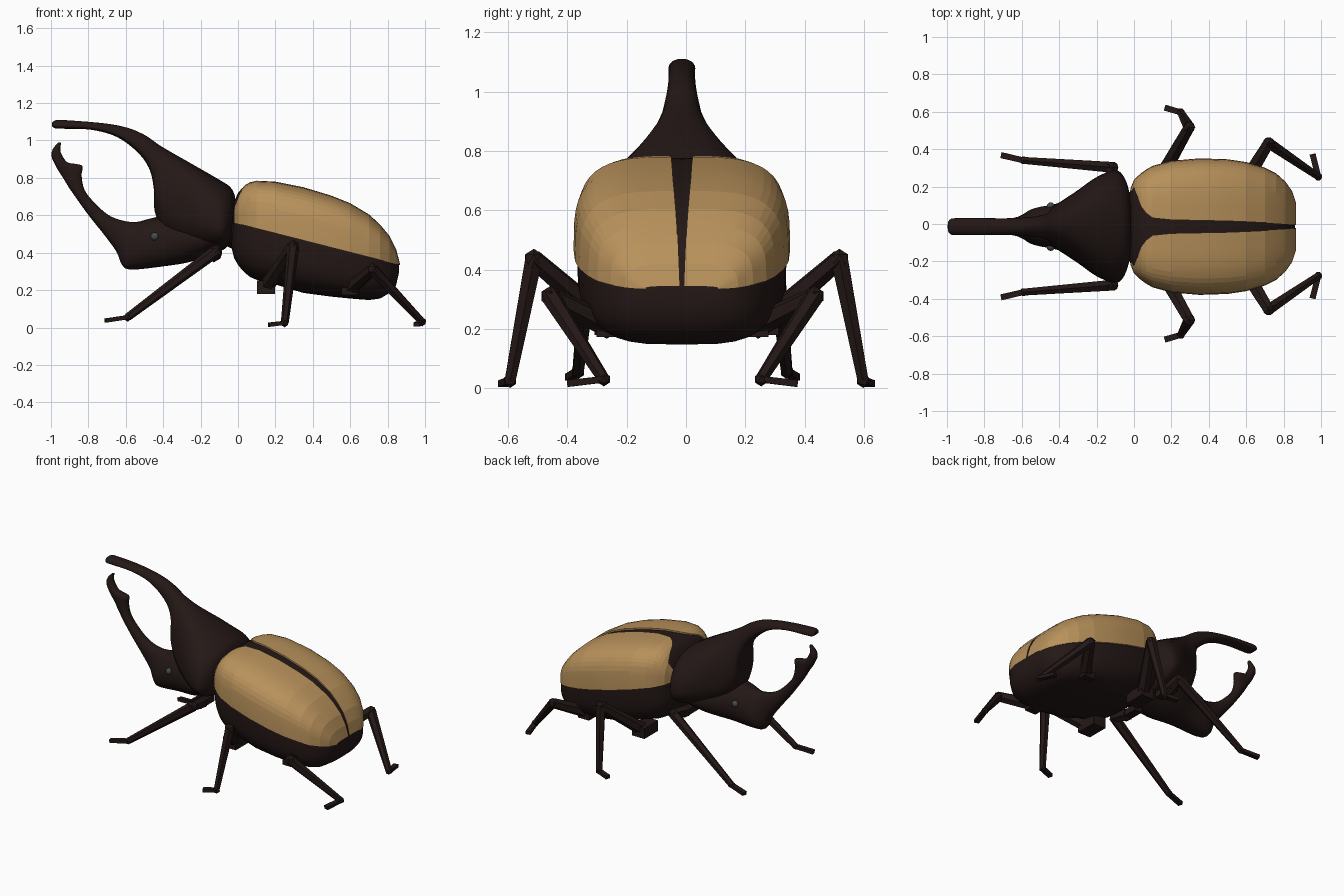
import bpy, bmesh, math
from mathutils import Vector

if "Cube" in bpy.data.objects:
    bpy.data.objects.remove(bpy.data.objects["Cube"])

Y0 = -0.014  # symmetry plane of the beetle


def material(name, rgb):
    m = bpy.data.materials.new(name)
    m.diffuse_color = (*rgb, 1)
    m.use_nodes = True
    m.node_tree.nodes["Principled BSDF"].inputs["Base Color"].default_value = m.diffuse_color
    return m


DARK = material("dark_shell", (0.017, 0.009, 0.008))
TAN = material("tan_shell", (0.48, 0.285, 0.105))
GREY = material("eye_grey", (0.06, 0.07, 0.075))


def finish(bm, name, mat, angle=None):
    bmesh.ops.recalc_face_normals(bm, faces=bm.faces)
    me = bpy.data.meshes.new(name)
    bm.to_mesh(me)
    bm.free()
    me.materials.append(mat)
    ob = bpy.data.objects.new(name, me)
    bpy.context.collection.objects.link(ob)
    if angle:
        bpy.ops.object.select_all(action='DESELECT')
        ob.select_set(True)
        bpy.context.view_layer.objects.active = ob
        bpy.ops.object.shade_smooth_by_angle(angle=math.radians(angle))
    return ob


def add_loft(bm, rings):
    vs = [[bm.verts.new(p) for p in r] for r in rings]
    n = len(vs[0])
    for a, b in zip(vs, vs[1:]):
        for i in range(n):
            j = (i + 1) % n
            bm.faces.new((a[i], a[j], b[j], b[i]))
    bm.faces.new(vs[0])
    bm.faces.new(vs[-1])


def smooth_rows(rows, steps):
    # Catmull-Rom interpolation between stations
    out = []
    for i in range(len(rows) - 1):
        p = [rows[max(0, min(len(rows) - 1, i + k))] for k in (-1, 0, 1, 2)]
        for s in range(steps):
            t = s / steps
            out.append([0.5 * (2 * b + (c - a) * t + (2 * a - 5 * b + 4 * c - d) * t * t
                               + (3 * b - a - 3 * c + d) * t ** 3) for a, b, c, d in zip(*p)])
    return out + [list(rows[-1])]


def spow(v, p):
    return math.copysign(abs(v) ** p, v)


def horn_loft(name, rows, wide=0.5, n=24):
    # each row: top x, top z, bottom x, bottom z, half width
    rings = []
    for tx, tz, bx, bz, hw in smooth_rows(rows, 4):
        ring = []
        for k in range(n):
            a = 2 * math.pi * k / n
            s = math.sin(a)
            f = wide + s * ((1 - wide) if s > 0 else wide)
            ring.append((bx + (tx - bx) * f, Y0 + hw * spow(math.cos(a), 0.9), bz + (tz - bz) * f))
        rings.append(ring)
    bm = bmesh.new()
    add_loft(bm, rings)
    return finish(bm, name, DARK, 40)


# abdomen stations: x, top, bottom, half width
BODY = [(-.04, .60, .45, .14), (-.02, .68, .37, .20), (0, .725, .335, .25), (.02, .75, .31, .27),
        (.04, .765, .29, .287), (.065, .777, .27, .305),
        (.1, .785, .255, .325), (.2, .78, .23, .352), (.35, .75, .185, .365), (.5, .705, .165, .36),
        (.6, .665, .155, .345), (.7, .605, .147, .315), (.76, .55, .155, .285), (.81, .49, .185, .24),
        (.845, .42, .225, .19), (.865, .345, .29, .13)]
GAP = [.14, .185, .21, .16, .105, .072, .046, .036, .033, .03, .026, .021, .017, .014, .011, .008]
PU, PL = 2 / 3.6, 2 / 3.5


def seam(x):
    return 0.56 - 0.255 * (x + 0.02)


# dark abdomen
rings = []
for x, top, bot, hw in BODY:
    z0, ring = seam(x), []
    for k in range(32):
        a = 2 * math.pi * k / 32
        c, s = math.cos(a), math.sin(a)
        p, h = (PU, (top - z0) * .965) if s > 0 else (PL, z0 - bot)
        ring.append((min(x, .86), Y0 + hw * .97 * spow(c, p), z0 + h * spow(s, p)))
    rings.append(ring)
bm = bmesh.new()
add_loft(bm, rings)
finish(bm, "abdomen", DARK, 30)

# tan wing covers, left and right, thick shells that stop at the centre wedge
for side, label in ((1, "left"), (-1, "right")):
    rings = []
    for (x, top, bot, hw), gap in list(zip(BODY, GAP))[1:]:
        z0 = seam(x)
        amax = math.acos((gap / hw) ** (1 / PU))
        arc = [(math.cos(amax * k / 12) ** PU * hw, math.sin(amax * k / 12) ** PU * (top - z0))
               for k in range(13)]
        loop = arc + [(max(y * .95, min(y, gap)), z * .95) for y, z in reversed(arc)]
        rings.append([(x, Y0 + side * y, z0 + z) for y, z in loop])
    bm = bmesh.new()
    add_loft(bm, rings)
    finish(bm, label + "_wing_cover", TAN, 8)

# thorax shield running out into the long upper horn
horn_loft("thorax_and_upper_horn", [
    (-.015, .70, -.04, .46, .20), (-.04, .75, -.06, .43, .265), (-.10, .79, -.10, .41, .302),
    (-.20, .848, -.20, .42, .265), (-.30, .905, -.30, .44, .195), (-.37, .945, -.39, .50, .14),
    (-.42, .975, -.445, .62, .105), (-.455, 1.0, -.45, .74, .08), (-.50, 1.03, -.475, .85, .064),
    (-.58, 1.065, -.54, .94, .051), (-.68, 1.087, -.65, 1.02, .045), (-.80, 1.10, -.79, 1.058, .045),
    (-.95, 1.11, -.95, 1.063, .045), (-.98, 1.106, -.98, 1.066, .041), (-.994, 1.094, -.994, 1.076, .026)],
    wide=.34)

# head rising into the curved, toothed lower horn
horn_loft("head_and_lower_horn", [
    (-.945, .99, -.962, .988, .012), (-.95, .955, -.99, .955, .022), (-.945, .93, -.997, .915, .027),
    (-.915, .885, -.975, .865, .03), (-.87, .875, -.958, .835, .03), (-.832, .862, -.935, .80, .03),
    (-.836, .81, -.905, .75, .03), (-.82, .735, -.86, .685, .032), (-.765, .665, -.795, .595, .034),
    (-.69, .60, -.715, .495, .04), (-.61, .57, -.65, .405, .05), (-.54, .565, -.62, .335, .07),
    (-.48, .58, -.57, .31, .10), (-.38, .60, -.40, .327, .13), (-.24, .60, -.24, .355, .20),
    (-.08, .58, -.08, .42, .24)])

# neck joint between thorax and abdomen
horn_loft("neck", [(-.07, .66, -.07, .44, .18), (-.03, .66, -.03, .42, .18), (.01, .66, .01, .40, .18)])


def limb(bm, a, b, r0, r1, flat=1.0, n=6):
    a, b = Vector(a), Vector(b)
    d = (b - a).normalized()
    u = d.cross(Vector((0, 0, 1))).normalized()
    v = u.cross(d)
    off = math.pi / n
    add_loft(bm, [[p + r * (u * math.cos(off + 2 * math.pi * k / n)
                            + v * flat * math.sin(off + 2 * math.pi * k / n))
                   for k in range(n)] for p, r in ((a, r0), (b, r1))])


# legs: centre y, hip block radius, then hip, knee, ankle, toe
LEGS = {
    "front": (-.012, .04, [(-.13, .20, .39), (-.115, .315, .41), (-.59, .352, .055), (-.71, .38, .037)]),
    "middle": (.002, .068, [(.15, .26, .215), (.295, .515, .435), (.25, .595, .025), (.165, .62, .015)]),
    "hind": (-.012, .06, [(.595, .24, .205), (.72, .445, .31), (.985, .265, .03), (.955, .385, .016)])}
for label, (yc, block, pts) in LEGS.items():
    for side, lr in ((1, "left"), (-1, "right")):
        hip, knee, ankle, toe = [Vector((x, yc + side * y, z)) for x, y, z in pts]
        bm = bmesh.new()
        limb(bm, hip, knee, .042, .033)
        limb(bm, knee, ankle, .033, .021)
        limb(bm, ankle, toe, .022, .023, .7, 4)
        for p, r in ((knee, .035), (ankle, .024)):
            g = bmesh.ops.create_icosphere(bm, subdivisions=1, radius=r)
            bmesh.ops.translate(bm, verts=g["verts"], vec=p)
        # hip block
        limb(bm, hip - Vector((0, side * .1, 0)), hip + Vector((0, side * .05, 0)),
             block, block, .75, 4)
        finish(bm, f"{label}_{lr}_leg", DARK)

# eyes
for side, lr in ((1, "left"), (-1, "right")):
    bm = bmesh.new()
    bmesh.ops.create_uvsphere(bm, u_segments=12, v_segments=8, radius=.022)
    bmesh.ops.translate(bm, verts=bm.verts, vec=(-.445, Y0 + side * .108, .487))
    finish(bm, lr + "_eye", GREY, 60)
